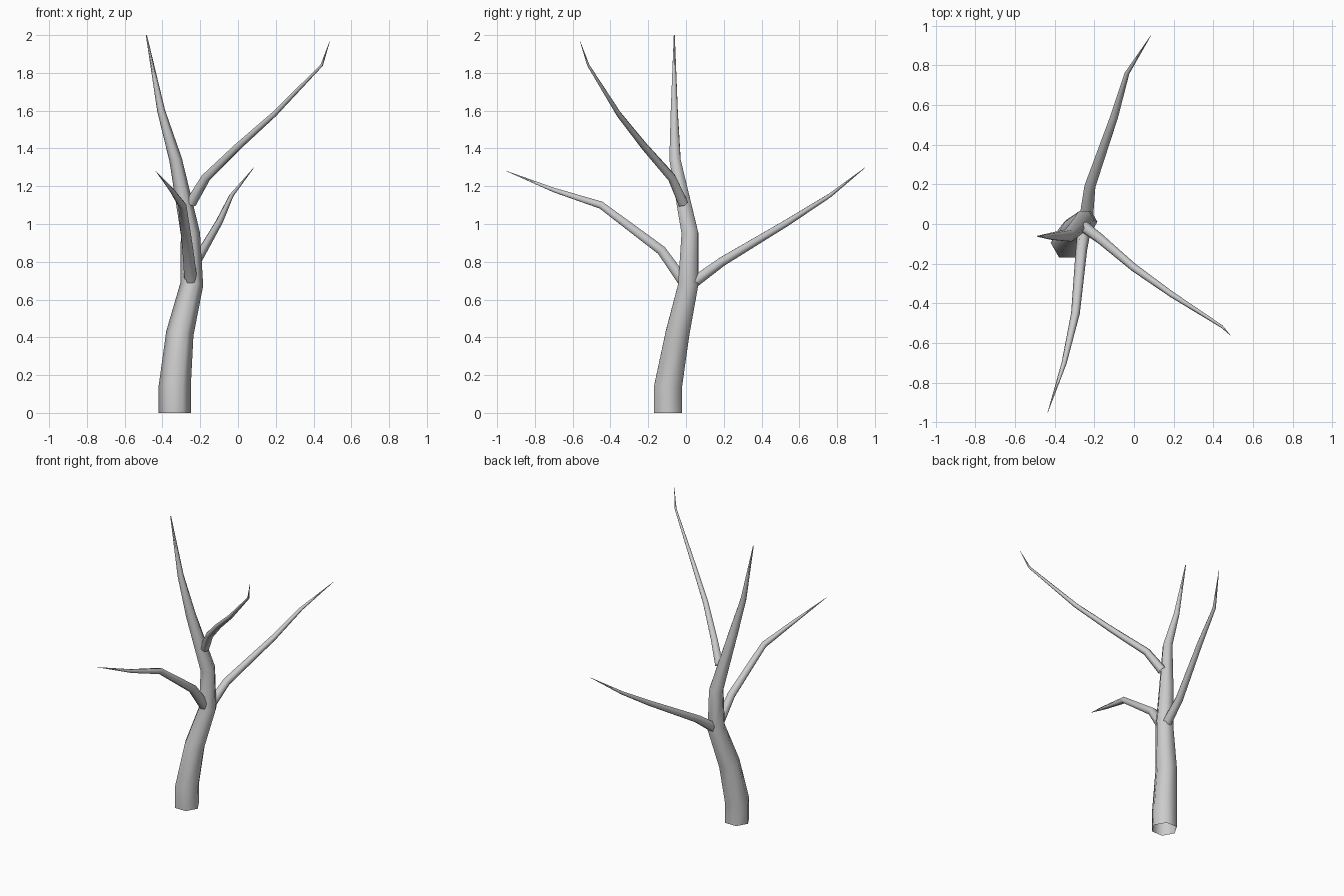
import bpy, bmesh, math
from mathutils import Vector

cube = bpy.data.objects.get("Cube")
if cube:
    bpy.data.objects.remove(cube)

bark = bpy.data.materials.new("pale_grey_bark")
bark.use_nodes = True
grey = (0.6, 0.6, 0.6, 1)
bark.diffuse_color = grey
bark.node_tree.nodes["Principled BSDF"].inputs["Base Color"].default_value = grey

SIDES = 6


def limb(name, stations):
    """Tapered six-sided tube through (x, y, z, radius) stations, open at the ends."""
    pts = [Vector(s[:3]) for s in stations]
    bm = bmesh.new()
    rings = []
    across = Vector((1, 0, 0))
    for i, p in enumerate(pts):
        before = (p - pts[max(i - 1, 0)]).normalized()
        after = (pts[min(i + 1, len(pts) - 1)] - p).normalized()
        along = (before + after).normalized()
        across = (across - along * across.dot(along)).normalized()
        up = along.cross(across)
        ring = []
        for k in range(SIDES):
            a = math.tau * k / SIDES
            offset = across * math.cos(a) + up * math.sin(a)
            ring.append(bm.verts.new(p + offset * stations[i][3]))
        rings.append(ring)
    for low, high in zip(rings, rings[1:]):
        for k in range(SIDES):
            n = (k + 1) % SIDES
            bm.faces.new((low[k], low[n], high[n], high[k]))
    for f in bm.faces:
        f.smooth = True
    mesh = bpy.data.meshes.new(name)
    bm.to_mesh(mesh)
    bm.free()
    mesh.materials.append(bark)
    obj = bpy.data.objects.new(name, mesh)
    bpy.context.collection.objects.link(obj)


# Trunk, bending up to the leading tip
limb("trunk", [
    (-0.335, -0.095, 0, 0.085), (-0.335, -0.095, 0.14, 0.085),
    (-0.308, -0.045, 0.42, 0.073), (-0.245, 0.012, 0.68, 0.061),
    (-0.252, 0.021, 0.95, 0.051), (-0.33, -0.058, 1.34, 0.034),
    (-0.407, -0.062, 1.6, 0.021), (-0.485, -0.062, 2, 0.003)])

# Upper branch, reaching to the left and forward
limb("upper_branch", [
    (-0.25, -0.015, 1.11, 0.03), (-0.17, -0.075, 1.245, 0.025),
    (0, -0.22, 1.41, 0.02), (0.19, -0.355, 1.58, 0.015),
    (0.443, -0.517, 1.84, 0.007), (0.485, -0.56, 1.965, 0.001)])

# Lower branches, one to the back and one to the front
limb("back_branch", [
    (-0.24, 0.04, 0.69, 0.034), (-0.222, 0.19, 0.8, 0.028),
    (-0.1, 0.54, 1.01, 0.02), (-0.035, 0.76, 1.15, 0.012),
    (0.085, 0.95, 1.3, 0.001)])
limb("front_branch", [
    (-0.25, -0.02, 0.705, 0.034), (-0.265, -0.13, 0.86, 0.029),
    (-0.295, -0.45, 1.1, 0.022), (-0.352, -0.7, 1.18, 0.013),
    (-0.435, -0.95, 1.28, 0.001)])
